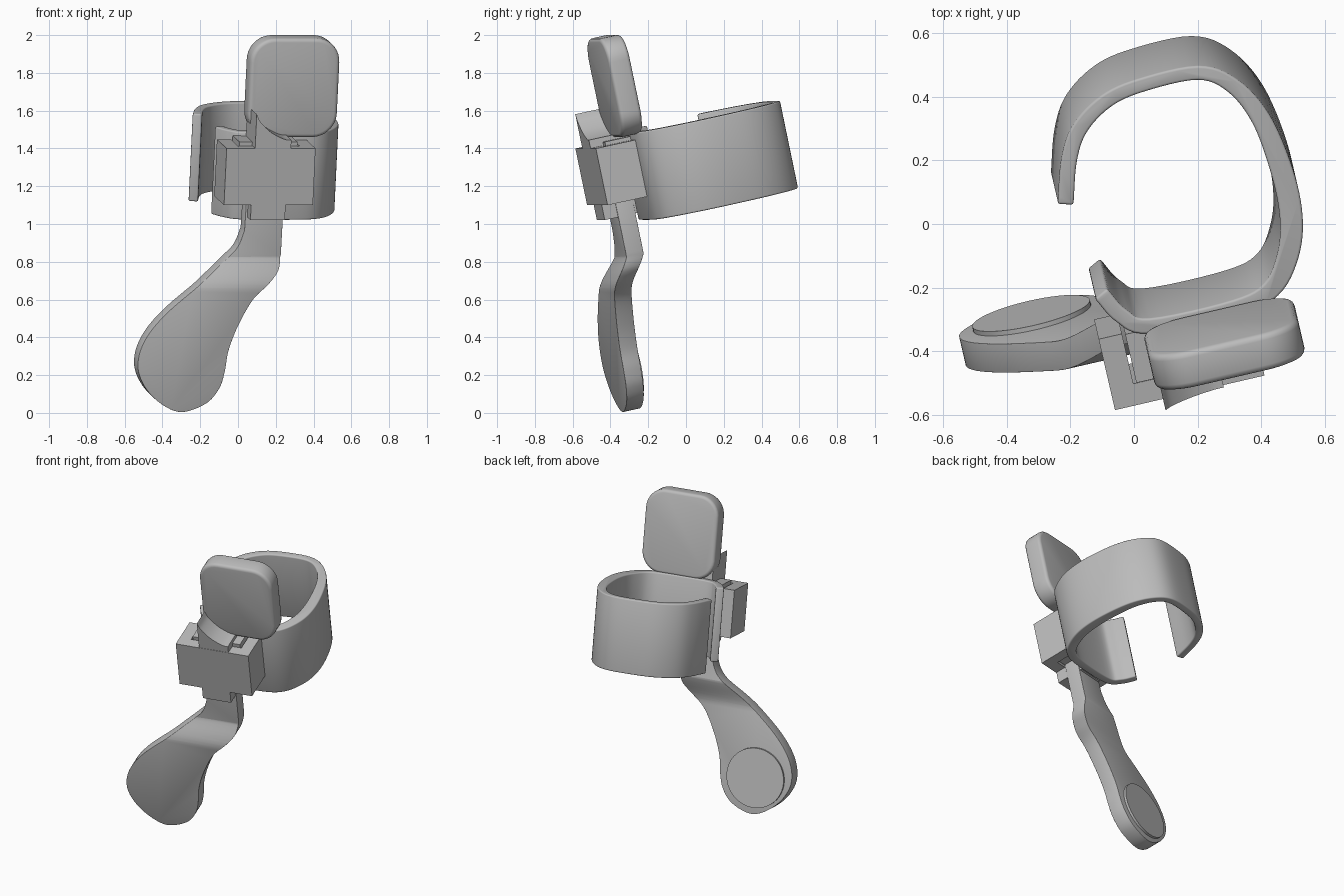
import bpy, bmesh, math
from mathutils import Matrix, Vector

cube = bpy.data.objects.get("Cube")
if cube:
    bpy.data.objects.remove(cube, do_unlink=True)

grey = bpy.data.materials.new("plain grey")
grey.use_nodes = True
grey.diffuse_color = (0.5, 0.5, 0.5, 1)
grey.node_tree.nodes["Principled BSDF"].inputs["Base Color"].default_value = (0.5, 0.5, 0.5, 1)

# The whole device is yawed and tipped forward
POSE = Matrix.Rotation(math.radians(13), 4, "Z") @ Matrix.Rotation(math.radians(12), 4, "X")
parts = []


def spline(points, steps=6):
    """Smooth open curve through the points."""
    p = [Vector(q) for q in points]
    p = [2 * p[0] - p[1]] + p + [2 * p[-1] - p[-2]]
    out = []
    for a, b, c, d in zip(p, p[1:], p[2:], p[3:]):
        for i in range(steps):
            t = i / steps
            out.append(0.5 * (2 * b + (c - a) * t + (2 * a - 5 * b + 4 * c - d) * t ** 2
                              + (3 * b - a - 3 * c + d) * t ** 3))
    return out + [p[-2]]


def rounded_rect(x0, x1, z0, z1, r, n=9):
    pts = []
    corners = [(x1 - r, z1 - r), (x0 + r, z1 - r), (x0 + r, z0 + r), (x1 - r, z0 + r)]
    for k, (cx, cz) in enumerate(corners):
        for i in range(n + 1):
            a = math.pi / 2 * (k + i / n)
            pts.append((cx + r * math.cos(a), cz + r * math.sin(a)))
    return pts


def prism(name, outline, lo, hi, axis="Z", bevel=0.0, bend=None):
    """Extrude an outline along an axis, optionally bend it, and round its sharp edges."""
    bm = bmesh.new()
    place = (lambda p, d: (p[0], p[1], d)) if axis == "Z" else (lambda p, d: (p[0], d, p[1]))
    face = bm.faces.new([bm.verts.new(place(p, lo)) for p in outline])
    new = bmesh.ops.extrude_face_region(bm, geom=[face])["geom"]
    shift = Vector(place((0, 0), hi - lo))
    bmesh.ops.translate(bm, vec=shift, verts=[v for v in new if isinstance(v, bmesh.types.BMVert)])
    if bend:
        bend(bm)
    bmesh.ops.recalc_face_normals(bm, faces=bm.faces)
    if bevel:
        sharp = [e for e in bm.edges if e.is_manifold and e.calc_face_angle() > 0.9]
        bmesh.ops.bevel(bm, geom=sharp, offset=bevel, segments=3, profile=0.5,
                        affect="EDGES", clamp_overlap=True)
    mesh = bpy.data.meshes.new(name)
    bm.to_mesh(mesh)
    bm.free()
    mesh.materials.append(grey)
    obj = bpy.data.objects.new(name, mesh)
    bpy.context.collection.objects.link(obj)
    obj.matrix_world = POSE
    parts.append(obj)


def box(name, x0, x1, y0, y1, z0, z1, bevel=0.0):
    prism(name, [(x0, y0), (x1, y0), (x1, y1), (x0, y1)], z0, z1, "Z", bevel)


# Open wrist band: centre line with half thickness
centre = spline([
    (-.196, .434, .025), (-.154, .57, .025), (-.098, .662, .025), (0, .728, .024),
    (.117, .753, .023), (.302, .751, .023), (.4, .686, .025), (.464, .56, .03),
    (.491, .381, .035), (.487, .23, .036), (.45, .113, .034), (.376, .02, .03),
    (.253, -.012, .026), (-.023, -.008, .025), (-.104, .045, .025), (-.151, .129, .025)])
inner, outer = [], []
for i, c in enumerate(centre):
    d = centre[min(i + 1, len(centre) - 1)] - centre[max(i - 1, 0)]
    n = Vector((-d.y, d.x)).normalized() * c.z
    outer.append(c.xy + n)
    inner.append(c.xy - n)
prism("wrist_band", outer + inner[::-1], 1.052, 1.525, bevel=0.008)

# Channel bracket on the front of the band
prism("clamp_bracket", [(-.19, -.254), (.293, -.254), (.293, -.02), (.22, -.02),
                        (.22, -.185), (-.115, -.185), (-.115, -.02), (-.19, -.02)],
      1.178, 1.485)
box("slide_block", -.105, .21, -.18, -.02, 1.19, 1.505)
box("lower_tab", -.042, .145, -.252, -.07, 1.097, 1.19)

# Catch with a hollow slope, running back under the pad
slope = spline([(-.035, 1.67), (-.01, 1.625), (.05, 1.57), (.12, 1.535), (.16, 1.53)])
prism("catch_wedge", [(.16, 1.45), (-.035, 1.45)] + slope, -.252, -.03, "Y")

# Upper pad
prism("upper_pad", rounded_rect(-.05, .435, 1.515, 2.05, .13), -.122, -.003, "Y", bevel=0.02)


# Lower lever: stem that steps forward into a teardrop blade
def step_forward(bm):
    top, bottom = .88, .71
    for k in range(10):
        z = bottom + (top - bottom) * k / 9
        bmesh.ops.bisect_plane(bm, geom=bm.verts[:] + bm.edges[:] + bm.faces[:],
                               plane_co=(0, 0, z), plane_no=(0, 0, 1))
    for v in bm.verts:
        t = min(max((top - v.co.z) / (top - bottom), 0), 1)
        v.co.y -= .075 * (0.5 * t * (2 - t) + 0.5 * t * t * (3 - 2 * t))


edge = spline([
    (.15, .9), (.134, .82), (.081, .755), (-.007, .667), (-.082, .524), (-.127, .391),
    (-.142, .278), (-.168, .186), (-.236, .104), (-.367, .058), (-.482, .104),
    (-.574, .196), (-.616, .309), (-.586, .442), (-.48, .585), (-.283, .759),
    (-.135, .881), (-.083, .943), (-.054, 1.025)])
prism("lower_lever", edge + [Vector((-.05, 1.25)), Vector((.152, 1.25))],
      -.178, -.083, "Y", bevel=0.012, bend=step_forward)

# Round cushion on the back of the blade
disc = [(-.379 + .19 * math.cos(a), .292 + .19 * math.sin(a))
        for a in (math.tau * i / 48 for i in range(48))]
prism("lever_cushion", disc, -.17, -.143, "Y")

# Smooth curved walls, keep corners crisp
bpy.ops.object.select_all(action="DESELECT")
for obj in parts:
    obj.select_set(True)
bpy.context.view_layer.objects.active = parts[0]
bpy.ops.object.shade_smooth_by_angle(angle=math.radians(35))
